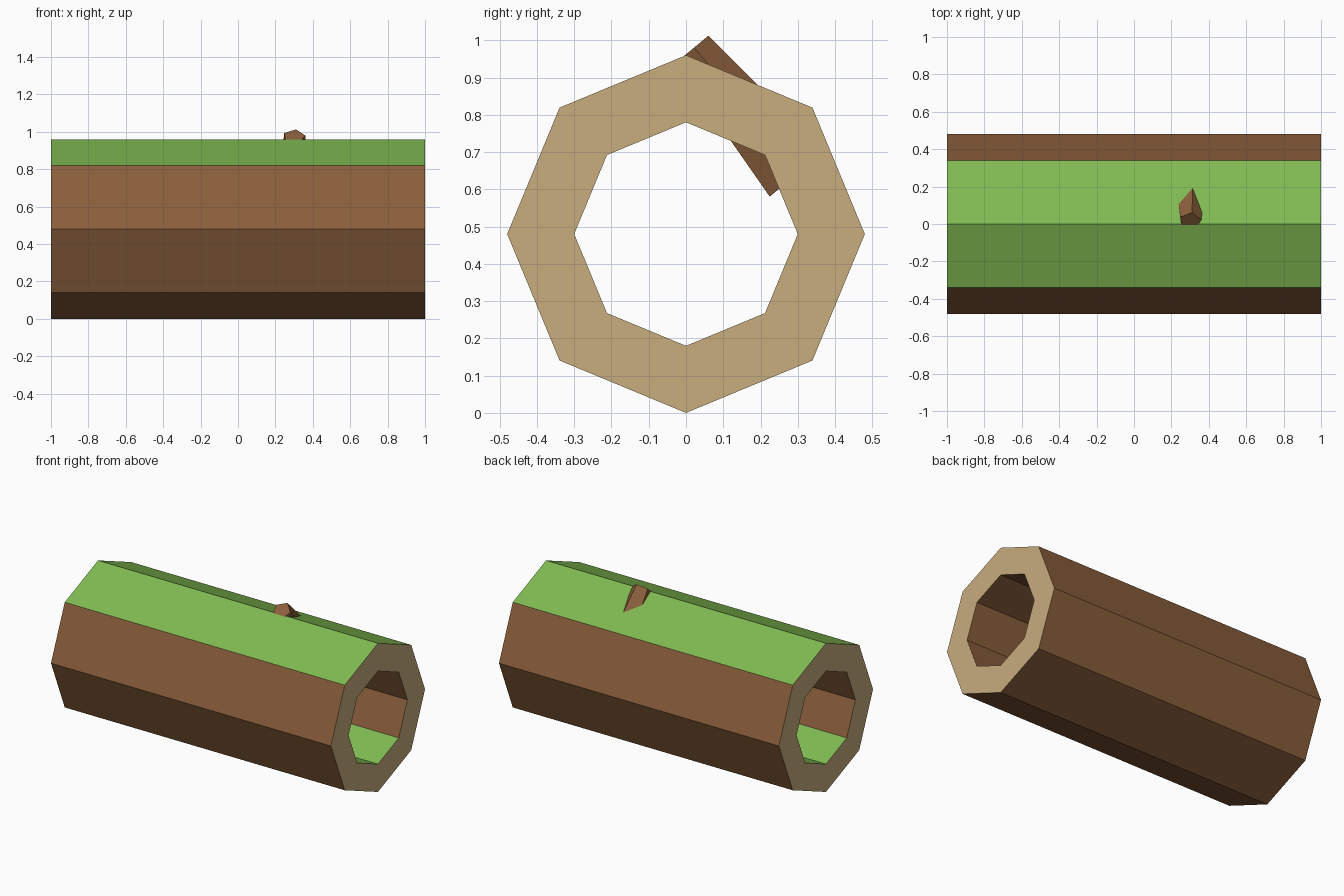
import bpy, bmesh, math
from mathutils import Vector

if "Cube" in bpy.data.objects:
    bpy.data.objects.remove(bpy.data.objects["Cube"])


def material(name, rgb):
    lin = [((c / 255 + 0.055) / 1.055) ** 2.4 for c in rgb]
    m = bpy.data.materials.new(name)
    m.diffuse_color = (*lin, 1)
    m.use_nodes = True
    m.node_tree.nodes["Principled BSDF"].inputs["Base Color"].default_value = m.diffuse_color
    return m


bark = material("bark_brown", (139, 95, 59))
moss = material("moss_green", (128, 186, 82))
wood = material("cut_wood_tan", (200, 173, 126))


def finish(name, bm, mats):
    me = bpy.data.meshes.new(name)
    bm.to_mesh(me)
    bm.free()
    for m in mats:
        me.materials.append(m)
    ob = bpy.data.objects.new(name, me)
    bpy.context.collection.objects.link(ob)
    return ob


# Hollow eight-sided log lying along x
SIDES, MID_Z = 8, 0.48
bm = bmesh.new()


def ring(x, r):
    return [bm.verts.new((x, r * math.cos(a), MID_Z + r * math.sin(a)))
            for a in (math.tau * i / SIDES for i in range(SIDES))]


loops = [ring(-1, 0.48), ring(1, 0.48), ring(1, 0.30), ring(-1, 0.30)]
for k in range(4):
    a, b = loops[k], loops[(k + 1) % 4]
    for i in range(SIDES):
        j = (i + 1) % SIDES
        bm.faces.new((a[i], a[j], b[j], b[i]))
bmesh.ops.recalc_face_normals(bm, faces=bm.faces)
# Moss on upward faces, bare wood on the cut ends, bark elsewhere
for f in bm.faces:
    f.normal_update()
    f.material_index = 2 if abs(f.normal.x) > 0.5 else 1 if f.normal.z > 0.5 else 0
finish("hollow_log", bm, (bark, moss, wood))

# Tapered five-sided branch stub through the upper wall
bm = bmesh.new()
across = Vector((0, 0.77, 0.64))


def stub_ring(centre, r):
    angles = [math.radians(80 + 72 * i) for i in range(5)]
    return [bm.verts.new(Vector(centre) + Vector((r * math.cos(a), 0, 0))
                         + across * r * math.sin(a)) for a in angles]


tip = stub_ring((0.30, 0.015, 0.975), 0.06)
base = stub_ring((0.30, 0.294, 0.638), 0.10)
for i in range(5):
    j = (i + 1) % 5
    bm.faces.new((tip[i], tip[j], base[j], base[i]))
bm.faces.new(tip)
bm.faces.new(base)
bmesh.ops.recalc_face_normals(bm, faces=bm.faces)
finish("branch_stub", bm, (bark,))
